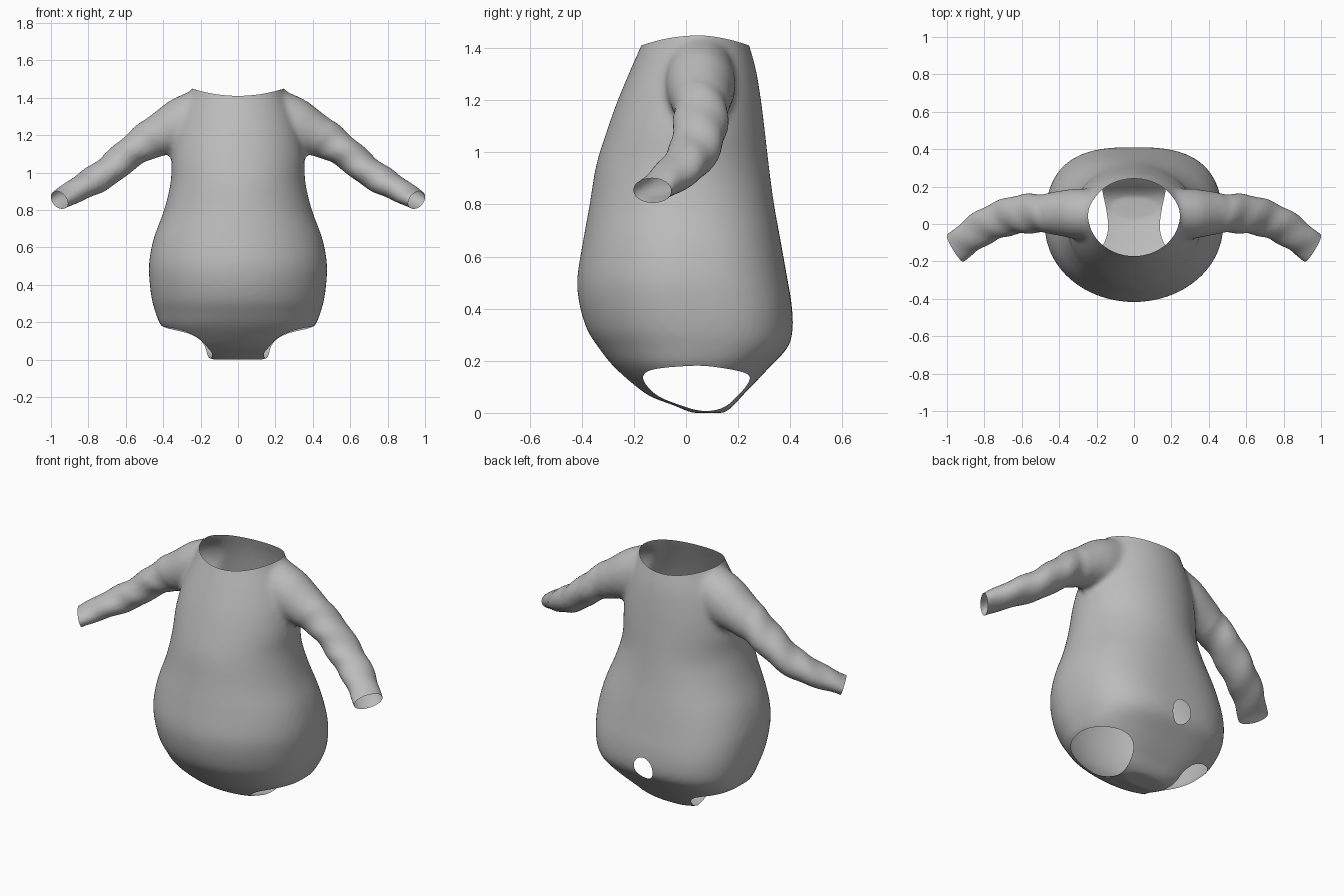
import bpy, bmesh, math
from mathutils import Vector

if "Cube" in bpy.data.objects:
    bpy.data.objects.remove(bpy.data.objects["Cube"])


def spline(rows, steps):
    """Catmull-Rom interpolation through rows of numbers."""
    out = []
    for i in range(len(rows) - 1):
        a, b, c, d = (rows[max(0, min(len(rows) - 1, i + k))] for k in (-1, 0, 1, 2))
        for s in range(steps):
            t = s / steps
            out.append([0.5 * (2 * q + (r - p) * t + (2 * p - 5 * q + 4 * r - e) * t * t
                               + (3 * q - p - 3 * r + e) * t ** 3)
                        for p, q, r, e in zip(a, b, c, d)])
    return out + [list(rows[-1])]


def loft(bm, rings):
    """Closed solid through a list of point rings."""
    vr = [[bm.verts.new(p) for p in ring] for ring in rings]
    n = len(vr[0])
    faces = [bm.faces.new((a[i], a[(i + 1) % n], b[(i + 1) % n], b[i]))
             for a, b in zip(vr, vr[1:]) for i in range(n)]
    faces += [bm.faces.new(vr[0][::-1]), bm.faces.new(vr[-1])]
    bmesh.ops.recalc_face_normals(bm, faces=faces)


def cut(bm, f):
    """Open the surface wherever f is positive, with a clean rim."""
    new = []
    for e in list(bm.edges):
        a, b = e.verts
        fa, fb = f(a.co), f(b.co)
        if fa * fb < 0:
            t = min(0.97, max(0.03, fa / (fa - fb)))
            new.append(bmesh.utils.edge_split(e, a, t)[1])
    bmesh.ops.connect_verts(bm, verts=new)
    gone = [p for p in bm.faces if f(p.calc_center_median()) > 0]
    bmesh.ops.delete(bm, geom=gone, context='FACES')


N = 72
bm = bmesh.new()

# Body: z, half width, front y, back y
body = [(0.0, .13, .02, .15), (.03, .22, -.05, .185), (.06, .28, -.13, .21),
        (.1, .33, -.19, .25), (.18, .41, -.28, .325), (.25, .44, -.335, .39),
        (.32, .46, -.38, .41), (.42, .473, -.41, .405), (.52, .475, -.417, .388),
        (.65, .45, -.397, .365), (.8, .395, -.37, .338), (.95, .36, -.345, .318),
        (1.08, .355, -.305, .303), (1.2, .335, -.262, .288), (1.32, .295, -.212, .268),
        (1.42, .253, -.168, .24), (1.52, .22, -.13, .21)]
rings = []
for z, w, yf, yb in spline(body, 4):
    power = 2 + 0.8 * max(0, min(1, (0.9 - z) / 0.5))
    mid, half = (yf + yb) / 2, (yb - yf) / 2
    ring = []
    for i in range(N):
        c, s = math.cos(math.tau * i / N), math.sin(math.tau * i / N)
        k = (abs(c) ** power + abs(s) ** power) ** (-1 / power) if s > 0 else 1
        ring.append((w * c * k, mid + half * s * k, z))
    rings.append(ring)
loft(bm, rings)

# Sleeves: centre x, y, z, radius across, radius in height
sleeve = [(.16, .05, 1.325, .13, .14), (.3, .055, 1.255, .135, .145),
          (.4, .057, 1.21, .12, .12), (.5, .057, 1.16, .105, .098),
          (.6, .053, 1.088, .106, .084), (.7, .03, 1.003, .1, .08),
          (.8, -.015, .942, .095, .073), (.9, -.085, .885, .088, .058),
          (.955, -.13, .853, .088, .05), (1.06, -.205, .8, .088, .05)]
for side in (-1, 1):
    rows = spline(sleeve, 8)
    rings = []
    for j, (x, y, z, ra, rb) in enumerate(rows):
        p, q = rows[max(j - 1, 0)], rows[min(j + 1, len(rows) - 1)]
        d = Vector(q[:3]) - Vector(p[:3])
        across = Vector((0, 0, 1)).cross(d).normalized()
        up = d.cross(across).normalized()
        ring = []
        for i in range(40):
            a = math.tau * i / 40
            # Soft cloth folds along the arm
            fold = 1 + 0.045 * math.sin(x * 48 + 2 * a) * (0.45 < x < 0.93)
            v = Vector((x, y, z)) + (across * ra * math.cos(a) + up * rb * math.sin(a)) * fold
            ring.append((side * v.x, v.y, v.z))
        rings.append(ring)
    loft(bm, rings)

mesh = bpy.data.meshes.new("bodysuit")
bm.to_mesh(mesh)
bm.free()
suit = bpy.data.objects.new("bodysuit", mesh)
bpy.context.collection.objects.link(suit)

# Fuse body and sleeves into one cloth surface
fuse = suit.modifiers.new("fuse", 'REMESH')
fuse.mode, fuse.voxel_size = 'VOXEL', 0.016
soft = suit.modifiers.new("soften", 'SMOOTH')
soft.factor, soft.iterations = 0.5, 8
fused = bpy.data.meshes.new_from_object(
    suit.evaluated_get(bpy.context.evaluated_depsgraph_get()))
suit.modifiers.clear()
suit.data = fused


def neck(p):
    return p.z - (1.41 + 0.04 * min(1, (p.x / 0.25) ** 2))


def cuff(p):
    d = Vector((abs(p.x), p.y, p.z)) - Vector((.955, -.13, .853))
    return d.dot(Vector((.82, -.48, -.3))) if abs(p.x) > 0.8 else -1


def leg(p):
    if p.z > 0.4:
        return -1
    u = ((abs(p.x) - .28) * .82 + (p.z - .09) * .57) / .158
    return 1 - u * u - ((p.y - .04) / .205) ** 2


def tail(p):
    if p.y < 0.2 or p.z > 0.6:
        return -1
    return 1 - (p.x / .062) ** 2 - ((p.z - .3) / .068) ** 2


# Openings for neck, hands, legs and tail
bm = bmesh.new()
bm.from_mesh(fused)
bmesh.ops.triangulate(bm, faces=bm.faces[:])
for opening in (neck, cuff, leg, tail):
    cut(bm, opening)
low = min(v.co.z for v in bm.verts)
for v in bm.verts:
    v.co.z -= low
for p in bm.faces:
    p.smooth = True
bm.to_mesh(fused)
bm.free()

cloth = bpy.data.materials.new("grey cloth")
cloth.diffuse_color = (0.5, 0.5, 0.5, 1)
cloth.use_nodes = True
cloth.node_tree.nodes["Principled BSDF"].inputs["Base Color"].default_value = cloth.diffuse_color
fused.materials.clear()
fused.materials.append(cloth)
